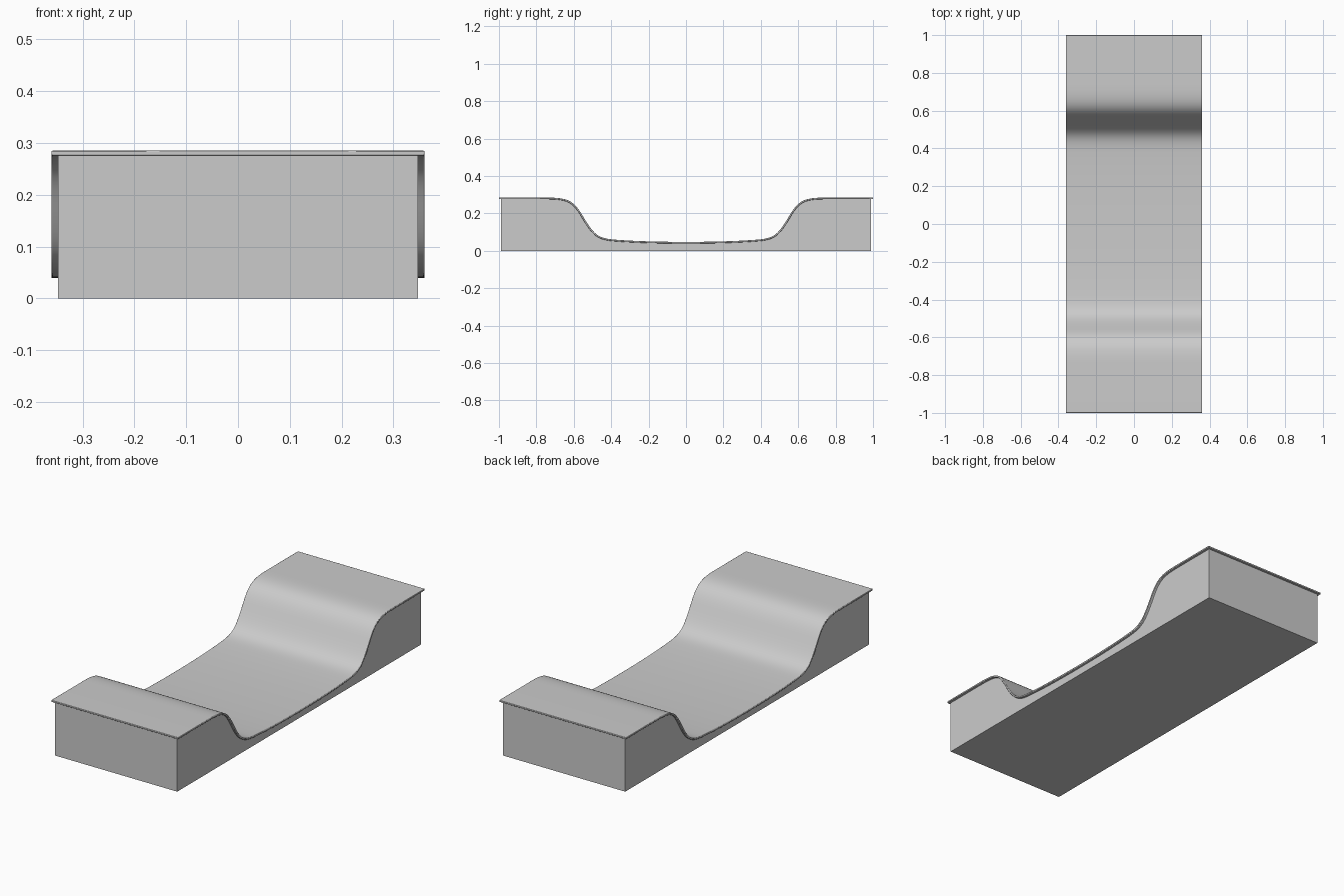
import bpy, math
from mathutils import Vector
from mathutils.geometry import interpolate_bezier

cube = bpy.data.objects.get("Cube")
if cube:
    bpy.data.objects.remove(cube, do_unlink=True)

grey = bpy.data.materials.new("light grey")
grey.use_nodes = True
colour = (0.6, 0.6, 0.6, 1)
grey.diffuse_color = colour
grey.node_tree.nodes["Principled BSDF"].inputs["Base Color"].default_value = colour

THICK = 0.009

# Half of the dipped top line, from the middle to the raised end: bezier segments
SEGMENTS = [
    ((0, 0.048), (0.15, 0.048), (0.28, 0.052), (0.38, 0.060)),
    ((0.38, 0.060), (0.47, 0.067), (0.49, 0.085), (0.545, 0.175)),
    ((0.545, 0.175), (0.595, 0.262), (0.62, 0.285), (0.74, 0.285)),
]
half = []
for seg in SEGMENTS:
    a, h1, h2, b = [Vector((y, z, 0)) for y, z in seg]
    half += interpolate_bezier(a, h1, h2, b, 13)[:-1]
half.append(Vector((0.74, 0.285, 0)))


def top_line(end):
    right = [(p.x, p.y) for p in half] + [(end, 0.285)]
    return [(-y, z) for y, z in reversed(right[1:])] + right


def lowered(line, depth):
    """Shift the line downwards along its normals."""
    out = []
    for i, (y, z) in enumerate(line):
        y0, z0 = line[max(i - 1, 0)]
        y1, z1 = line[min(i + 1, len(line) - 1)]
        n = math.hypot(y1 - y0, z1 - z0)
        out.append((y + (z1 - z0) / n * depth, z - (y1 - y0) / n * depth))
    return out


def extrude_strip(name, upper, lower, half_width):
    """Solid between two lines in the yz plane, spanning the width."""
    n = len(upper)
    verts = [(x, y, z) for x in (-half_width, half_width)
             for line in (upper, lower) for y, z in line]
    ul, ll, ur, lr = 0, n, 2 * n, 3 * n
    faces = [(ul, ll, lr, ur),
             (ul + n - 1, ur + n - 1, lr + n - 1, ll + n - 1)]
    for i in range(n - 1):
        j = i + 1
        faces += [(ul + i, ur + i, ur + j, ul + j),
                  (ll + i, ll + j, lr + j, lr + i),
                  (ul + i, ul + j, ll + j, ll + i),
                  (ur + i, lr + i, lr + j, ur + j)]
    mesh = bpy.data.meshes.new(name)
    mesh.from_pydata(verts, [], faces)
    mesh.materials.append(grey)
    obj = bpy.data.objects.new(name, mesh)
    bpy.context.collection.objects.link(obj)
    bpy.ops.object.select_all(action='DESELECT')
    obj.select_set(True)
    bpy.context.view_layer.objects.active = obj
    bpy.ops.object.shade_smooth_by_angle(angle=math.radians(30))
    return obj


# Solid base under the cover
under = lowered(top_line(0.988), THICK * 0.8)
extrude_strip("base", under, [(y, 0) for y, z in under], 0.347)

# Thin cover sheet overhanging the base on all sides
sheet = top_line(1.0)
cover = extrude_strip("cover", sheet, lowered(sheet, THICK), 0.36)
bevel = cover.modifiers.new("soft edge", 'BEVEL')
bevel.width = 0.002
bevel.segments = 2
bevel.limit_method = 'ANGLE'
bevel.angle_limit = math.radians(50)
